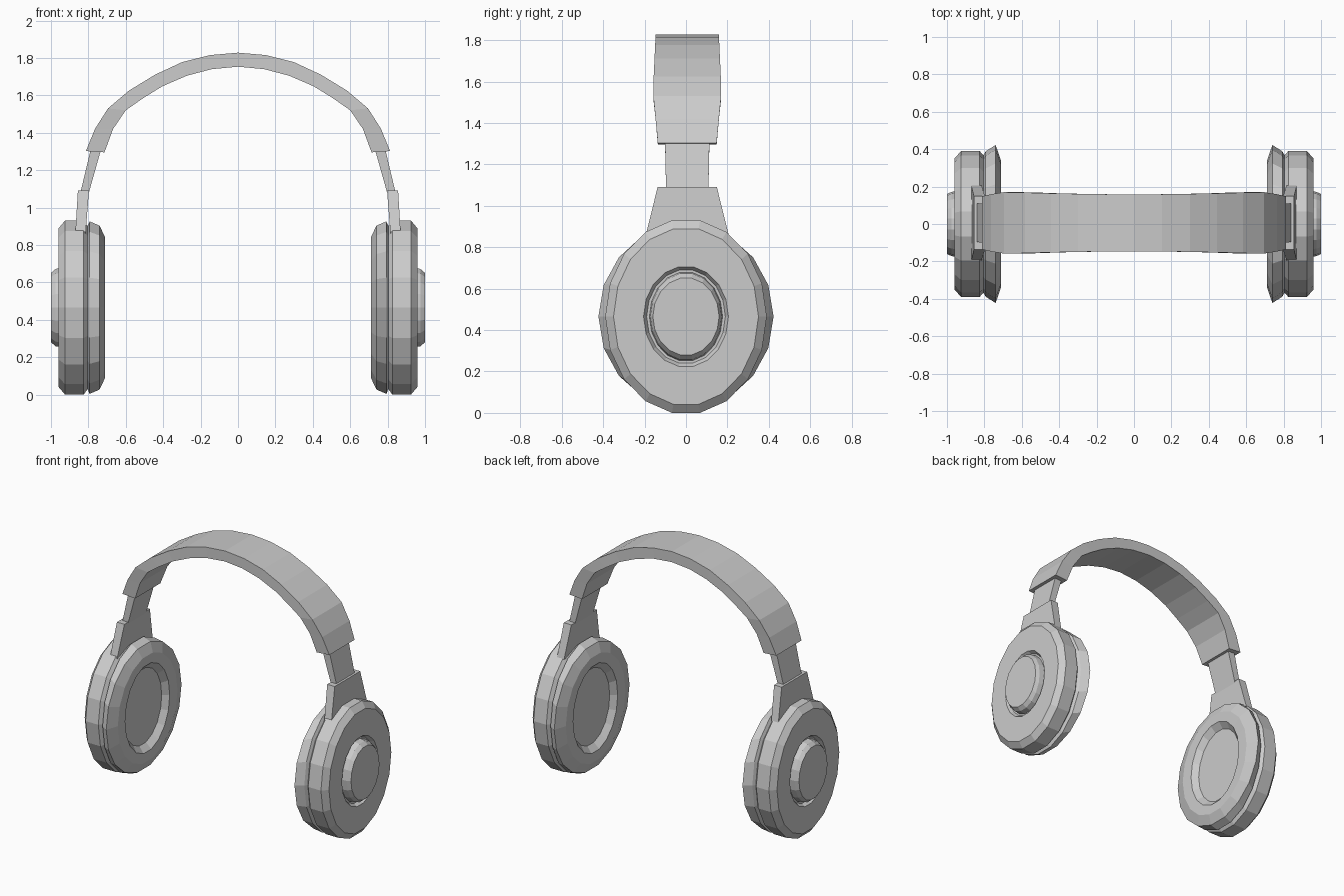
import bpy
import bmesh
from math import cos, sin, tau

if "Cube" in bpy.data.objects:
    bpy.data.objects.remove(bpy.data.objects["Cube"])

SIDES = 18      # sides of the ear cups
CUP_Z = 0.465   # height of the cup centres
MID_Y = 0.006   # small depth offset of the headband


def loft(name, sections, cap_start=True, cap_end=True):
    """Skin a list of equal-sized point loops and mirror it across x = 0."""
    bm = bmesh.new()
    loops = [[bm.verts.new(p) for p in s] for s in sections]
    n = len(loops[0])
    for a, b in zip(loops, loops[1:]):
        for i in range(n):
            j = (i + 1) % n
            bm.faces.new((a[i], a[j], b[j], b[i]))
    if cap_start:
        bm.faces.new(loops[0][::-1])
    if cap_end:
        bm.faces.new(loops[-1])
    bmesh.ops.recalc_face_normals(bm, faces=bm.faces[:])
    mesh = bpy.data.meshes.new(name)
    bm.to_mesh(mesh)
    bm.free()
    obj = bpy.data.objects.new(name, mesh)
    bpy.context.collection.objects.link(obj)
    mirror = obj.modifiers.new("mirror", 'MIRROR')
    mirror.use_clip = True
    return obj


def ellipse(x, ry, rz):
    """Upright ellipse facing sideways."""
    return [(x, ry * cos(tau * i / SIDES), CUP_Z + rz * sin(tau * i / SIDES))
            for i in range(SIDES)]


def strip(outer, inner, half):
    """Rectangle between an outer and an inner (x, z) point."""
    (xo, zo), (xi, zi) = outer, inner
    return [(xo, MID_Y - half, zo), (xo, MID_Y + half, zo),
            (xi, MID_Y + half, zi), (xi, MID_Y - half, zi)]


# Cup housing with a recess in its outer face
loft("cup_housing", [ellipse(*r) for r in (
    (0.795, 0.355, 0.43), (0.825, 0.39, 0.472), (0.925, 0.39, 0.472),
    (0.96, 0.35, 0.43), (0.96, 0.205, 0.244), (0.935, 0.19, 0.228))])

# Round cap standing in the recess
loft("cup_cap", [ellipse(*r) for r in (
    (0.925, 0.178, 0.218), (0.975, 0.172, 0.21), (1.0, 0.16, 0.188))])

# Ear cushion with a dished inner face
loft("ear_cushion", [ellipse(*r) for r in (
    (0.81, 0.36, 0.43), (0.793, 0.388, 0.468), (0.74, 0.423, 0.445),
    (0.71, 0.335, 0.38), (0.712, 0.25, 0.312), (0.75, 0.215, 0.27))])

# Yoke plate widening down to the cup
loft("yoke", [strip(*s) for s in (
    ((0.856, 1.09), (0.797, 1.09), 0.143),
    ((0.87, 0.86), (0.815, 0.86), 0.2))])

# Adjustable slider between yoke and band
loft("slider", [strip(*s) for s in (
    ((0.775, 1.36), (0.71, 1.36), 0.108),
    ((0.79, 1.30), (0.738, 1.29), 0.107),
    ((0.845, 1.07), (0.80, 1.07), 0.102))])

# Arched headband, half profile from the crown to the tip
loft("headband", [strip(*s) for s in (
    ((0.0, 1.828), (0.0, 1.753), 0.152),
    ((0.15, 1.815), (0.14, 1.74), 0.153),
    ((0.30, 1.777), (0.273, 1.705), 0.155),
    ((0.444, 1.71), (0.405, 1.648), 0.158),
    ((0.583, 1.625), (0.51, 1.583), 0.162),
    ((0.695, 1.53), (0.60, 1.52), 0.164),
    ((0.765, 1.42), (0.668, 1.42), 0.153),
    ((0.813, 1.302), (0.714, 1.295), 0.142))], cap_start=False)
